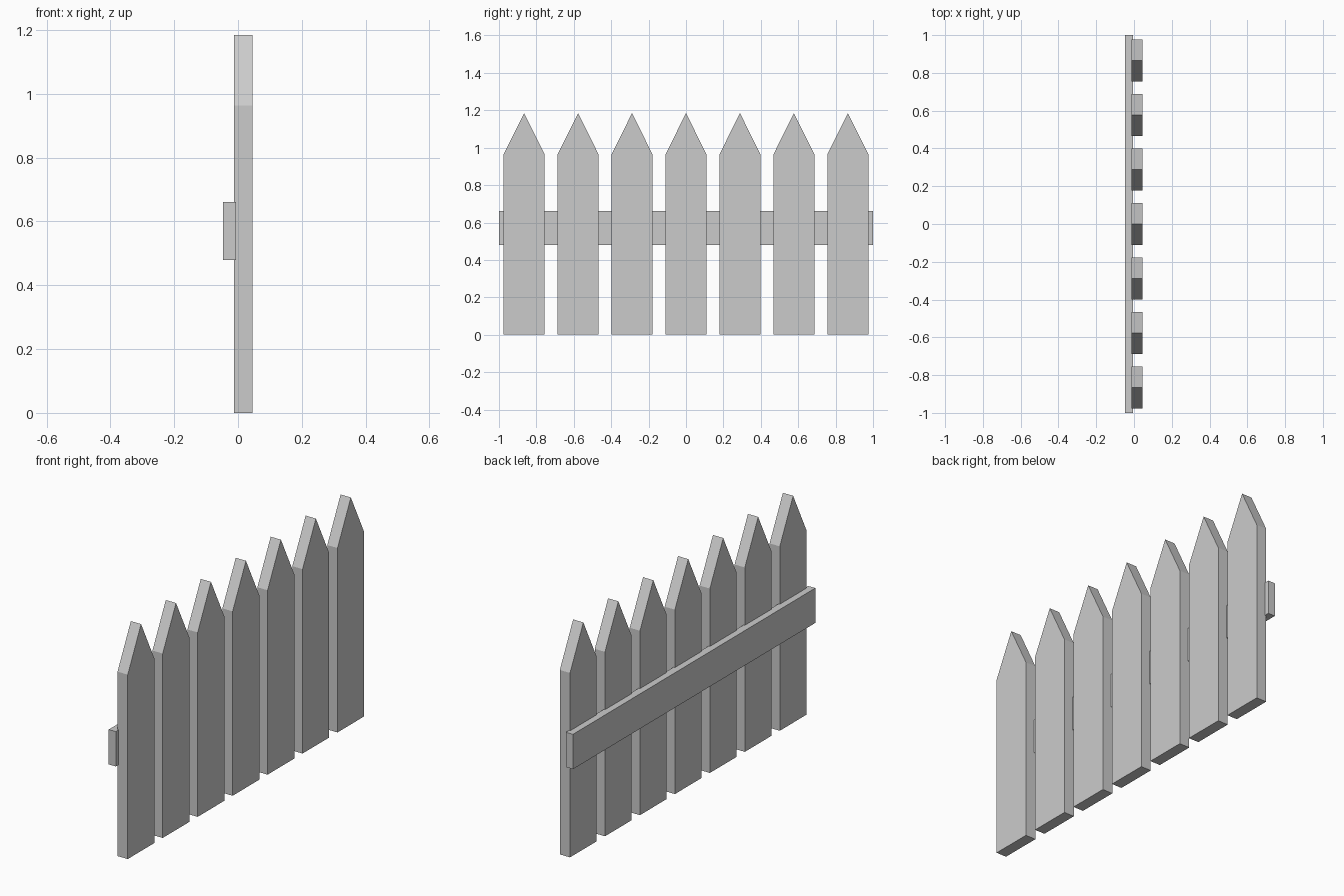
import bpy, bmesh

if "Cube" in bpy.data.objects:
    bpy.data.objects.remove(bpy.data.objects["Cube"])


def extrude_profile(name, profile, x0, x1):
    """Solid made from a (y, z) outline, extruded along x."""
    bm = bmesh.new()
    face = bm.faces.new([bm.verts.new((x0, y, z)) for y, z in profile])
    res = bmesh.ops.extrude_face_region(bm, geom=[face])
    verts = [v for v in res["geom"] if isinstance(v, bmesh.types.BMVert)]
    bmesh.ops.translate(bm, verts=verts, vec=(x1 - x0, 0, 0))
    bmesh.ops.recalc_face_normals(bm, faces=bm.faces)
    mesh = bpy.data.meshes.new(name)
    bm.to_mesh(mesh)
    bm.free()
    obj = bpy.data.objects.new(name, mesh)
    bpy.context.collection.objects.link(obj)
    return obj


# Pointed pickets
COUNT, SPACING, HALF = 7, 0.2885, 0.11
SHOULDER, PEAK = 0.963, 1.185
for i in range(COUNT):
    y = (i - (COUNT - 1) / 2) * SPACING
    outline = [(y - HALF, 0), (y + HALF, 0), (y + HALF, SHOULDER),
               (y, PEAK), (y - HALF, SHOULDER)]
    extrude_profile(f"picket_{i + 1}", outline, -0.013, 0.046)

# Horizontal rail behind the pickets, slightly sunk into them
extrude_profile("rail", [(-1, 0.479), (1, 0.479), (1, 0.661), (-1, 0.661)],
                -0.047, -0.006)
